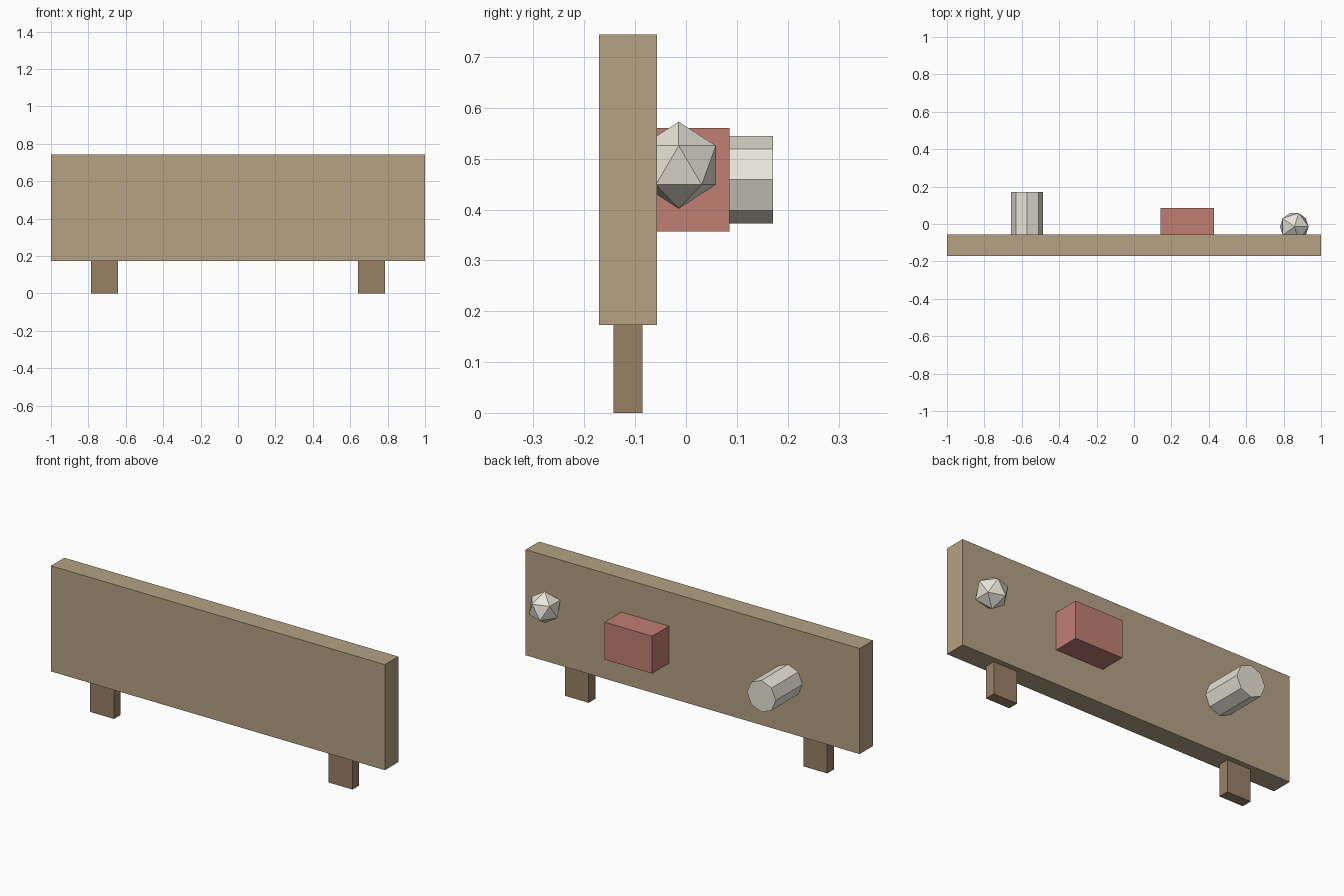
import bpy
from math import pi

if "Cube" in bpy.data.objects:
    bpy.data.objects.remove(bpy.data.objects["Cube"])

U = 1 / 7  # design unit: the board is 14 units long


def paint(name, rgb):
    mat = bpy.data.materials.new(name)
    mat.diffuse_color = (*rgb, 1)
    mat.use_nodes = True
    mat.node_tree.nodes["Principled BSDF"].inputs["Base Color"].default_value = mat.diffuse_color
    return mat


wood = paint("wood", (0.46, 0.36, 0.23))
dark_wood = paint("dark_wood", (0.32, 0.22, 0.13))
red = paint("red", (0.53, 0.21, 0.17))
cream = paint("cream", (0.80, 0.78, 0.68))


def finish(name, mat):
    obj = bpy.context.object
    obj.name = name
    obj.data.materials.append(mat)
    return obj


def box(name, center, size, mat):
    bpy.ops.mesh.primitive_cube_add(size=1, location=center)
    obj = finish(name, mat)
    obj.scale = size
    bpy.ops.object.transform_apply(location=False, rotation=False, scale=True)
    return obj


# Upright board
board_y, board_z = -0.8 * U, 3.21 * U
face_y = board_y + 0.4 * U  # back face, where the shapes are mounted
box("board", (0, board_y, board_z), (14 * U, 0.8 * U, 4 * U), wood)

# Feet
leg_height = board_z - 2 * U
for side, x in (("left", -5 * U), ("right", 5 * U)):
    box(f"{side}_leg", (x, board_y, leg_height / 2), (U, 0.4 * U, leg_height), dark_wood)

# Red block on the back face
box("block", (2 * U, face_y + U / 2, board_z), (2 * U, U, 1.42 * U), red)

# Eight-sided peg sticking out backwards
peg_length = 1.6 * U
bpy.ops.mesh.primitive_cylinder_add(
    vertices=8, radius=0.6 * U, depth=peg_length,
    location=(-4 * U, face_y + peg_length / 2, board_z), rotation=(pi / 2, 0, 0))
finish("peg", cream)

# Faceted knob, partly sunk into the board
bpy.ops.mesh.primitive_ico_sphere_add(
    subdivisions=1, radius=0.6 * U, location=(6 * U, -0.1 * U, board_z + 0.2 * U))
finish("knob", cream)
